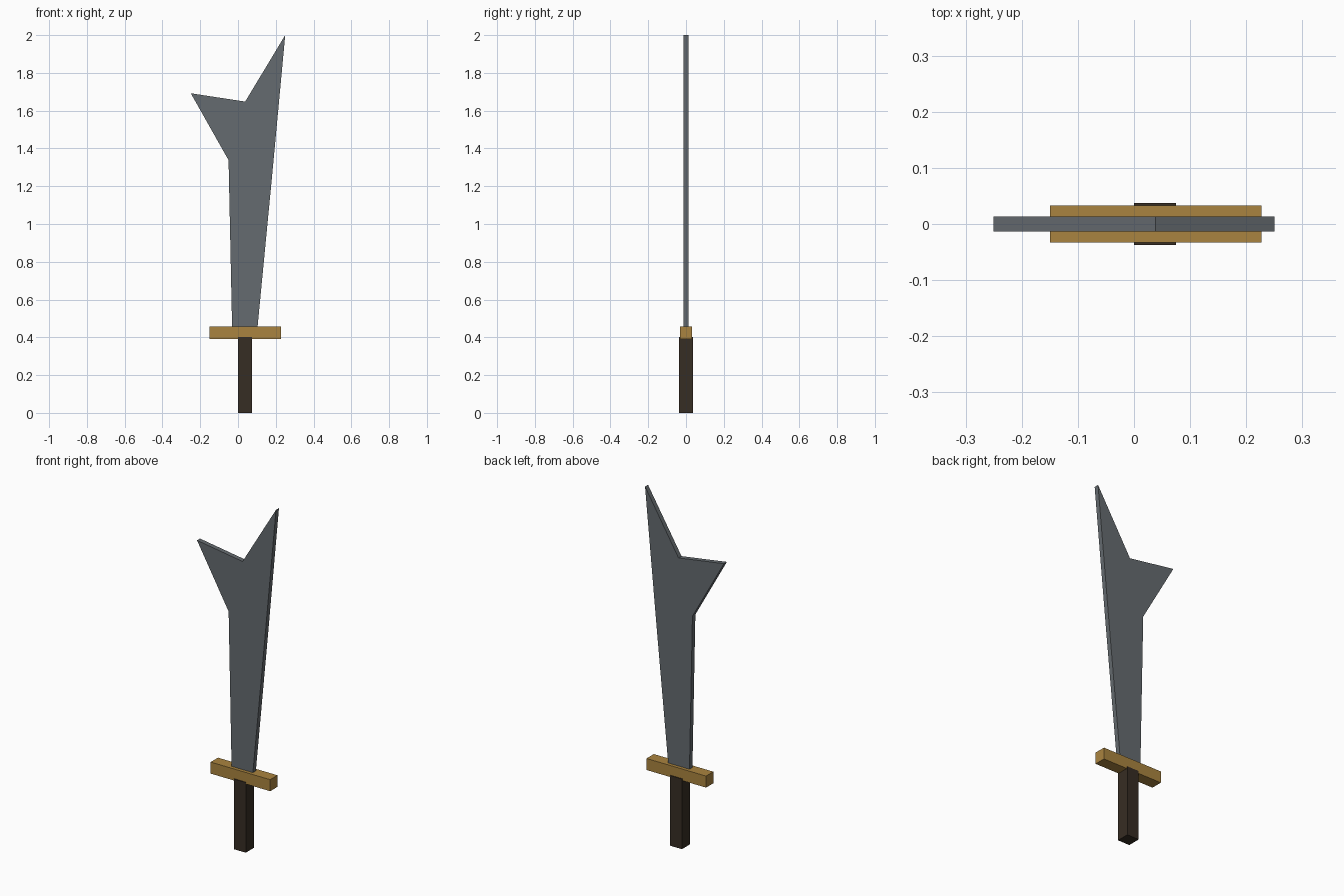
import bpy
import bmesh

if "Cube" in bpy.data.objects:
    bpy.data.objects.remove(bpy.data.objects["Cube"])


def material(name, rgb):
    m = bpy.data.materials.new(name)
    m.diffuse_color = (*rgb, 1.0)
    m.use_nodes = True
    m.node_tree.nodes["Principled BSDF"].inputs["Base Color"].default_value = m.diffuse_color
    return m


def slab(name, outline, half_depth, mat):
    """Extrude an x-z outline symmetrically along y."""
    bm = bmesh.new()
    face = bm.faces.new([bm.verts.new((x, -half_depth, z)) for x, z in outline])
    ext = bmesh.ops.extrude_face_region(bm, geom=[face])
    moved = [g for g in ext["geom"] if isinstance(g, bmesh.types.BMVert)]
    bmesh.ops.translate(bm, verts=moved, vec=(0, 2 * half_depth, 0))
    bmesh.ops.recalc_face_normals(bm, faces=bm.faces[:])
    mesh = bpy.data.meshes.new(name)
    bm.to_mesh(mesh)
    bm.free()
    mesh.materials.append(mat)
    obj = bpy.data.objects.new(name, mesh)
    bpy.context.collection.objects.link(obj)
    return obj


def rect(x0, x1, z0, z1):
    return [(x0, z0), (x1, z0), (x1, z1), (x0, z1)]


steel = material("steel grey", (0.13, 0.147, 0.16))
brass = material("brass", (0.40, 0.23, 0.05))
wood = material("dark wood", (0.037, 0.026, 0.017))

# Grip
slab("grip", rect(0.0, 0.075, 0.0, 0.402), 0.037, wood)

# Crossguard
slab("crossguard", rect(-0.15, 0.227, 0.391, 0.457), 0.033, brass)

# Forked blade
slab("blade", [(-0.031, 0.44), (0.102, 0.44), (0.18, 1.25), (0.25, 2.0),
               (0.038, 1.648), (-0.25, 1.692), (-0.05, 1.338)], 0.0134, steel)
